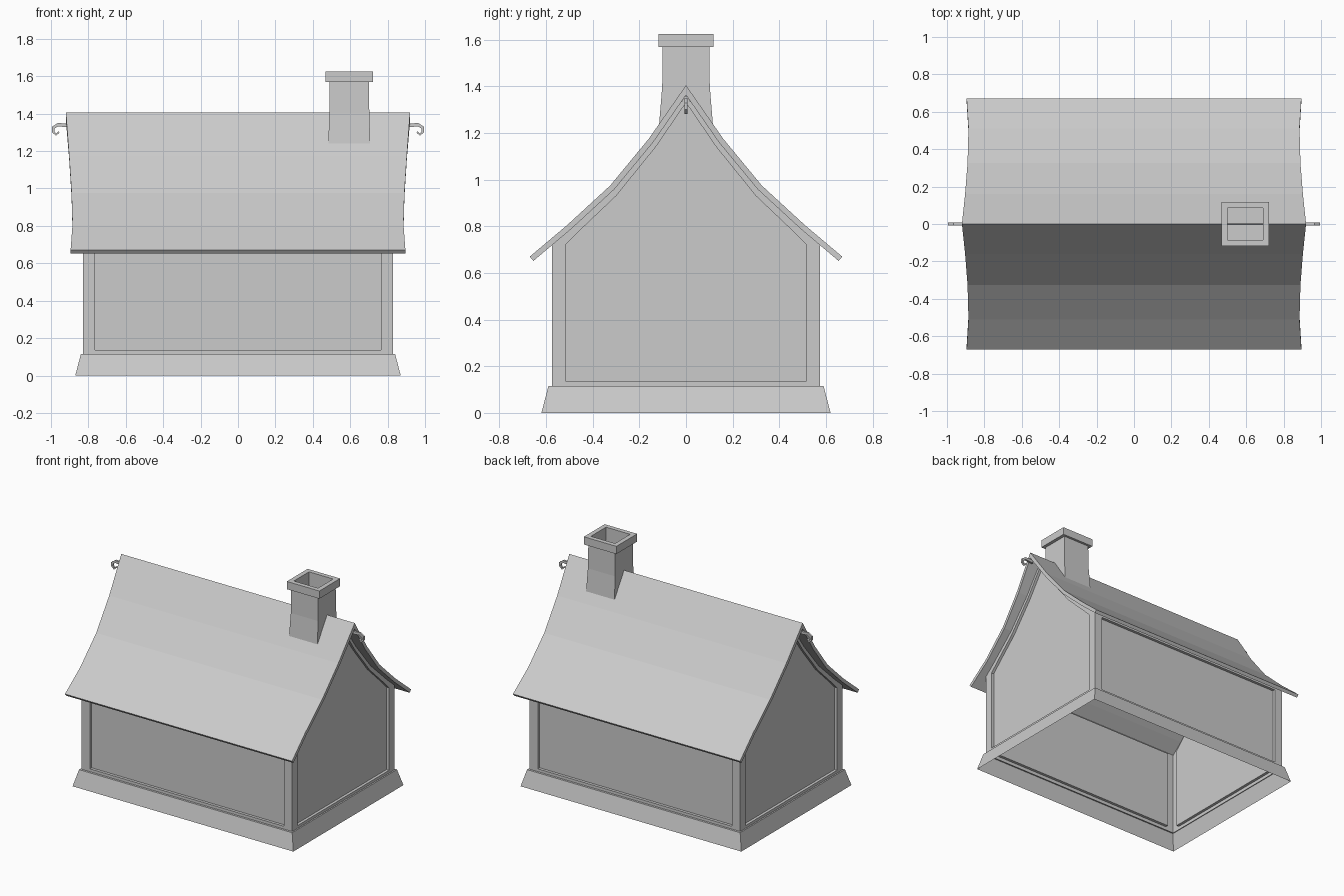
import bpy
import bmesh
from mathutils import Vector

cube = bpy.data.objects.get("Cube")
if cube:
    bpy.data.objects.remove(cube, do_unlink=True)

grey = bpy.data.materials.new("plain grey")
grey.use_nodes = True
GREY = (0.6, 0.6, 0.6, 1)
grey.diffuse_color = GREY
grey.node_tree.nodes["Principled BSDF"].inputs["Base Color"].default_value = GREY


def make(name, verts, faces):
    mesh = bpy.data.meshes.new(name)
    mesh.from_pydata(verts, [], faces)
    mesh.materials.append(grey)
    obj = bpy.data.objects.new(name, mesh)
    bpy.context.scene.collection.objects.link(obj)
    return obj


def loft(name, loops, cap_start=False, cap_end=False):
    """Skin a list of closed loops that share one point count."""
    n = len(loops[0])
    verts = [p for loop in loops for p in loop]
    faces = [(k * n + i, k * n + (i + 1) % n, (k + 1) * n + (i + 1) % n, (k + 1) * n + i)
             for k in range(len(loops) - 1) for i in range(n)]
    if cap_start:
        faces.append(tuple(reversed(range(n))))
    if cap_end:
        faces.append(tuple(range(len(verts) - n, len(verts))))
    return make(name, verts, faces)


def rect(hx, hy, z, cx=0):
    return [(cx - hx, -hy, z), (cx + hx, -hy, z), (cx + hx, hy, z), (cx - hx, hy, z)]


def mirrored(half):
    """Complete a right-hand profile that ends on the centre line."""
    return half + [(-u, v) for u, v in reversed(half[:-1])]


WALL_X, WALL_Y, WALL_Z, DEPTH = 0.83, 0.575, 0.11, 0.02

# Flared plinth, open underneath
loft("plinth", [rect(0.87, 0.62, 0), rect(0.84, 0.59, 0.115),
                rect(WALL_X, WALL_Y, 0.115)])

# Framed walls with recessed panels
gable_edge = mirrored([(WALL_Y, WALL_Z), (WALL_Y, 0.722), (0.5, 0.785), (0.31, 0.957),
                       (0.143, 1.16), (0, 1.362)])
gable_panel = mirrored([(0.515, 0.135), (0.515, 0.722), (0.46, 0.778), (0.3, 0.93),
                        (0.13, 1.14), (0, 1.33)])
long_edge = mirrored([(WALL_X, WALL_Z), (WALL_X, 0.722), (0, 0.722)])
long_panel = mirrored([(0.765, 0.135), (0.765, 0.7), (0, 0.7)])

for s, side in ((1, "left"), (-1, "right")):
    def end(profile, d):
        return [(s * (WALL_X - d), s * u, v) for u, v in profile]
    loft(side + "_gable_wall", [end(gable_edge, 0), end(gable_panel, 0),
                                end(gable_panel, DEPTH)], cap_end=True)
for s, side in ((1, "back"), (-1, "front")):
    def face(profile, d):
        return [(-s * u, s * (WALL_Y - d), v) for u, v in profile]
    loft(side + "_wall", [face(long_edge, 0), face(long_panel, 0),
                          face(long_panel, DEPTH)], cap_end=True)

# Sagging roof: rows of (half length, y, z) from eave to ridge
rows = [(0.895, 0.67, 0.67), (0.885, 0.51, 0.805), (0.89, 0.325, 0.975),
        (0.903, 0.16, 1.175), (0.92, 0, 1.405)]
rows = [(x, -y, z) for x, y, z in rows] + list(reversed(rows[:-1]))
roof = make("roof", [(s * x, y, z) for x, y, z in rows for s in (-1, 1)],
            [(2 * i, 2 * i + 1, 2 * i + 3, 2 * i + 2) for i in range(len(rows) - 1)])
thick = roof.modifiers.new("thickness", "SOLIDIFY")
thick.thickness = 0.024
thick.offset = -1
thick.use_even_offset = True

# Chimney: flared shaft, overhanging cap and hollow flue
CX = 0.595
loft("chimney", [rect(hx, hy, z, CX) for hx, hy, z in (
    (0.112, 0.115, 1.24), (0.107, 0.102, 1.4), (0.105, 0.1, 1.57),
    (0.128, 0.117, 1.57), (0.128, 0.117, 1.625), (0.095, 0.085, 1.625),
    (0.095, 0.085, 1.4))], cap_end=True)

# Curled ridge hooks: a tapered square bar swept along a bent path
path = [Vector(p) for p in ((0.9, 1.336), (0.963, 1.341), (0.988, 1.325),
                            (0.989, 1.304), (0.973, 1.288), (0.957, 1.302))]
for s, side in ((1, "left"), (-1, "right")):
    loops = []
    for i, p in enumerate(path):
        t = (path[min(i + 1, len(path) - 1)] - path[max(i - 1, 0)]).normalized()
        n = Vector((-t.y, t.x)) * (0.01 - 0.001 * i)
        a, b = p + n, p - n
        w = 0.007
        loops.append([(s * q.x, y, q.y) for q, y in ((a, -w), (a, w), (b, w), (b, -w))])
    loft(side + "_ridge_hook", loops, True, True)

# Consistent outward normals on the closed bars
for obj in [o for o in bpy.data.objects if o.name.endswith("_hook")]:
    bm = bmesh.new()
    bm.from_mesh(obj.data)
    bmesh.ops.recalc_face_normals(bm, faces=bm.faces)
    bm.to_mesh(obj.data)
    bm.free()
